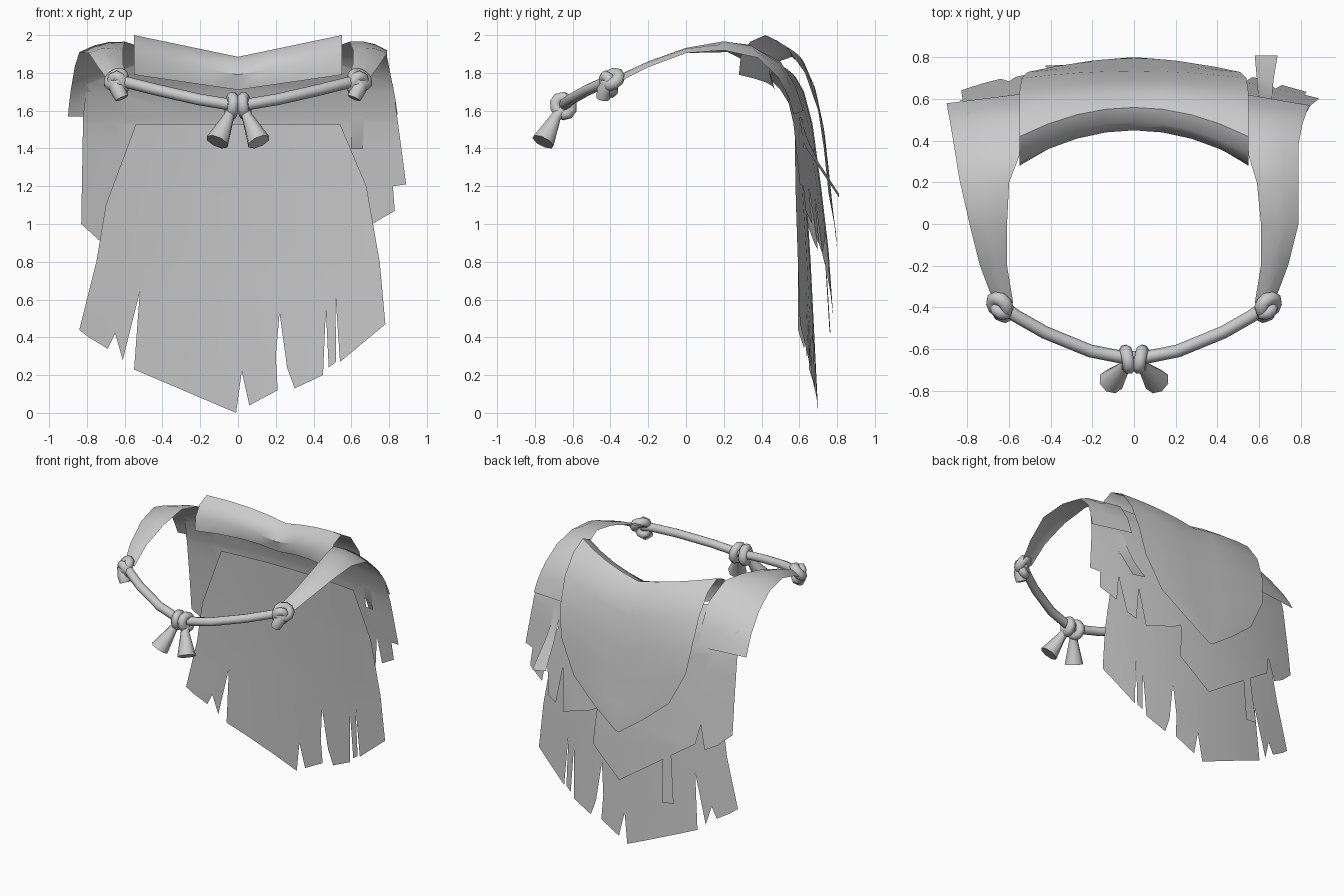
import bpy, bmesh, math
from mathutils import Vector
from mathutils.geometry import tessellate_polygon

if "Cube" in bpy.data.objects:
    bpy.data.objects.remove(bpy.data.objects["Cube"])


def finish(name, bm):
    bmesh.ops.remove_doubles(bm, verts=bm.verts, dist=0.0005)
    bmesh.ops.recalc_face_normals(bm, faces=bm.faces)
    me = bpy.data.meshes.new(name)
    bm.to_mesh(me)
    bm.free()
    ob = bpy.data.objects.new(name, me)
    bpy.context.collection.objects.link(ob)
    bpy.context.view_layer.objects.active = ob
    ob.select_set(True)
    bpy.ops.object.shade_smooth_by_angle(angle=math.radians(40))
    ob.select_set(False)
    return ob


def lerp_table(table, z):
    # table: (z, y) pairs, z descending
    for (z0, y0), (z1, y1) in zip(table, table[1:]):
        if z >= z1:
            return y0 + (y1 - y0) * (z - z0) / (z1 - z0)
    return table[-1][1]


def cloth(name, outline, profile, bow, hole=None):
    """Flat ragged outline in x/z, sliced into a grid and draped in y."""
    bm = bmesh.new()
    vs = [bm.verts.new((x, 0, z)) for x, z in outline]
    for tri in tessellate_polygon([[Vector((x, z, 0)) for x, z in outline]]):
        bm.faces.new([vs[i] for i in tri])
    cuts = [((i * 0.2, 0, 0), (1, 0, 0)) for i in range(-4, 5)]
    cuts += [((0, 0, z), (0, 0, 1)) for z, _ in profile]
    if hole:
        cuts += [((x, 0, 0), (1, 0, 0)) for x in hole[:2]]
        cuts += [((0, 0, z), (0, 0, 1)) for z in hole[2:]]
    for co, no in cuts:
        bmesh.ops.bisect_plane(bm, geom=bm.verts[:] + bm.edges[:] + bm.faces[:],
                               dist=0.0001, plane_co=co, plane_no=no)
    if hole:
        inside = []
        for f in bm.faces:
            c = f.calc_center_median()
            if hole[0] < c.x < hole[1] and hole[2] < c.z < hole[3]:
                inside.append(f)
        bmesh.ops.delete(bm, geom=inside, context='FACES')
    for v in bm.verts:
        v.co.y = lerp_table(profile, v.co.z) - bow * v.co.x ** 2
    return finish(name, bm)


def loft(name, rows):
    bm = bmesh.new()
    grid = [[bm.verts.new(p) for p in row] for row in rows]
    for a, b in zip(grid, grid[1:]):
        for i in range(len(a) - 1):
            bm.faces.new((a[i], a[i + 1], b[i + 1], b[i]))
    return finish(name, bm)


def tube(name, pts, radii, cyclic=False):
    cu = bpy.data.curves.new(name, 'CURVE')
    cu.dimensions = '3D'
    cu.bevel_depth = 1.0
    cu.bevel_resolution = 2
    cu.use_fill_caps = True
    sp = cu.splines.new('POLY')
    sp.points.add(len(pts) - 1)
    for i, (q, p) in enumerate(zip(sp.points, pts)):
        q.co = (*p, 1)
        q.radius = radii if isinstance(radii, float) else radii[i]
    sp.use_cyclic_u = cyclic
    ob = bpy.data.objects.new(name, cu)
    bpy.context.collection.objects.link(ob)
    bpy.context.view_layer.objects.active = ob
    ob.select_set(True)
    bpy.ops.object.convert(target='MESH')
    bpy.ops.object.shade_smooth_by_angle(angle=math.radians(50))
    bpy.context.object.select_set(False)


def ring(name, c, u, v, r):
    c, u, v = Vector(c), Vector(u), Vector(v)
    tube(name, [c + u * math.cos(a) + v * math.sin(a)
                for a in (i * math.tau / 10 for i in range(10))], r, True)


# Long ragged back panel
cloth("long_back_panel",
      [(-.54, 1.53), (-.70, 1.1), (-.75, .8), (-.84, .44), (-.79, .40), (-.69, .34),
       (-.65, .42), (-.61, .28), (-.52, .64), (-.55, .23), (-.01, 0), (.02, .22),
       (.06, .04), (.21, .12), (.20, .30), (.22, .53), (.26, .24), (.30, .13), (.45, .20),
       (.465, .55), (.48, .24), (.52, .27), (.515, .64), (.54, .27), (.78, .47), (.75, .8),
       (.68, 1.2), (.54, 1.53)],
      [(1.53, .61), (1.2, .635), (.8, .66), (.4, .68), (0, .70)], .12)

# Middle torn layer, with a hole behind the loose flap
cloth("middle_layer",
      [(0, 1.77), (-.55, 1.84), (-.80, 1.74), (-.82, 1.57), (-.83, 1.0), (-.73, .91),
       (-.64, .86), (-.60, 1.03), (-.57, .89), (0, .50), (.23, .70), (.21, .96),
       (.26, .93), (.50, .85), (.53, 1.15), (.57, .89), (.64, .92), (.68, 1.2),
       (.71, 1.0), (.83, 1.07), (.82, 1.20), (.89, 1.21), (.82, 1.74), (.55, 1.84)],
      [(1.85, .54), (1.78, .58), (1.7, .625), (1.53, .67), (1.2, .715), (.86, .755), (.5, .78)],
      .14, hole=(.60, .66, 1.40, 1.56))

# Mantle with rolled collar: half width, centre y/z, edge y/z
rows = []
for hw, yc, zc, ye, ze in [
        (.55, .47, 1.71, .28, 1.79), (.55, .45, 1.79, .29, 1.89), (.55, .49, 1.86, .34, 1.965),
        (.55, .56, 1.885, .42, 2.0), (.55, .63, 1.83, .53, 1.94), (.55, .69, 1.68, .63, 1.80),
        (.54, .735, 1.45, .70, 1.60), (.51, .76, 1.22, .73, 1.40), (.39, .78, 1.04, .755, 1.16),
        (.20, .795, .93, .785, 1.00), (.02, .80, .865, .80, .87)]:
    row = []
    for i in range(-4, 5):
        t = abs(i) / 4
        row.append((hw * i / 4, yc + (ye - yc) * t * t, zc + (ze - zc) * t))
    rows.append(row)
loft("mantle", rows)

# Shoulder straps: inner point, outer point along each strap
front = [((.58, -.38, 1.77), (.68, -.36, 1.75)), ((.61, -.2, 1.85), (.74, -.2, 1.83)),
         ((.61, 0, 1.92), (.79, 0, 1.905))]
left = front + [((.60, .2, 1.965), (.84, .22, 1.91)), ((.55, .33, 1.95), (.865, .38, 1.83)),
                ((.54, .50, 1.86), (.885, .50, 1.71)), ((.54, .58, 1.73), (.895, .55, 1.63)),
                ((.54, .625, 1.57), (.90, .58, 1.57))]
right = front + [((.59, .2, 1.965), (.79, .2, 1.92)), ((.55, .33, 1.95), (.79, .38, 1.88)),
                 ((.54, .50, 1.86), (.81, .485, 1.78)), ((.54, .58, 1.73), (.83, .54, 1.68)),
                 ((.54, .622, 1.60), (.845, .57, 1.58))]
for name, path, s in (("left_strap", left, -1), ("right_strap", right, 1)):
    rows = []
    for k, (a, b) in enumerate(path):
        a, b = Vector(a), Vector(b)
        row = []
        for i in range(4):
            p = a.lerp(b, i / 3)
            if k < 6:
                p.z += .02 * math.sin(math.pi * i / 3)
            row.append((s * p.x, p.y, p.z))
        rows.append(row)
    loft(name, rows)

# Loose torn strips
loft("side_flap", [[(.595, .605, 1.58), (.665, .595, 1.57)], [(.595, .635, 1.47), (.665, .625, 1.42)],
                   [(.59, .70, 1.33), (.67, .69, 1.32)], [(.58, .81, 1.16), (.69, .81, 1.14)]])
loft("back_strip", [[(-.39, .735, .83), (-.33, .74, .83)], [(-.43, .76, .43), (-.34, .765, .42)]])

# Rope across the chest
half = [(.64, -.39, 1.76), (.57, -.44, 1.745), (.43, -.52, 1.71), (.21, -.61, 1.66), (.06, -.64, 1.635)]
tube("rope", [(-x, y, z) for x, y, z in half] + half[::-1], .031)

for s, side in ((-1, "left"), (1, "right")):
    # Knot at the end of each strap
    ring(side + "_end_knot_loop", (s * .645, -.39, 1.765), (s * .015, .035, .015), (s * -.03, 0, .025), .034)
    ring(side + "_end_knot_wrap", (s * .635, -.41, 1.74), (s * .03, .01, .015), (0, -.02, .04), .03)
    tube(side + "_end_knot_tail", [(s * .66, -.40, 1.76), (s * .635, -.43, 1.71), (s * .615, -.44, 1.665)],
         [.035, .042, .036])
    # Centre knot loops and flared tassels
    ring(side + "_centre_loop", (s * .033, -.65, 1.625), (s * .006, .04, .01), (s * -.006, -.015, .045), .031)
    tube(side + "_tassel", [(s * .03, -.65, 1.61), (s * .05, -.69, 1.565), (s * .11, -.757, 1.435)],
         [.026, .03, .063])
